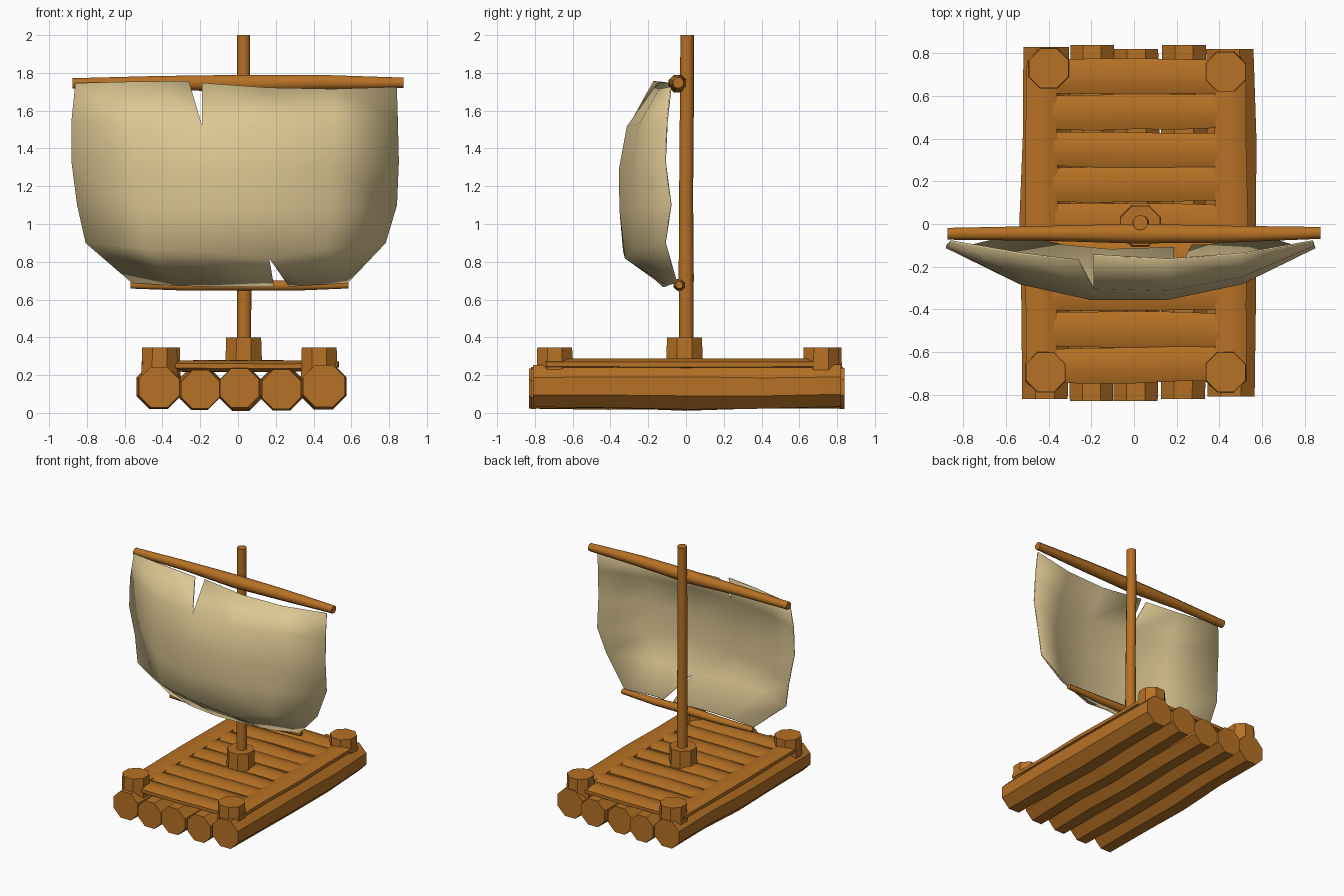
import bpy, bmesh, math, random
from mathutils import Vector

if "Cube" in bpy.data.objects:
    bpy.data.objects.remove(bpy.data.objects["Cube"])

random.seed(4)


def material(name, rgb):
    m = bpy.data.materials.new(name)
    m.diffuse_color = (*rgb, 1)
    m.use_nodes = True
    m.node_tree.nodes["Principled BSDF"].inputs["Base Color"].default_value = m.diffuse_color
    return m


WOOD = material("brown wood", (0.47, 0.165, 0.018))
CLOTH = material("cream sailcloth", (0.72, 0.57, 0.29))


def finish(bm, name, mat, angle):
    bmesh.ops.recalc_face_normals(bm, faces=bm.faces)
    me = bpy.data.meshes.new(name)
    bm.to_mesh(me)
    bm.free()
    me.materials.append(mat)
    ob = bpy.data.objects.new(name, me)
    bpy.context.collection.objects.link(ob)
    bpy.ops.object.select_all(action='DESELECT')
    ob.select_set(True)
    bpy.context.view_layer.objects.active = ob
    bpy.ops.object.shade_smooth_by_angle(angle=math.radians(angle))
    return ob


def timber(name, start, end, sizes, sides=8, wobble=0.0, flat=1.0, angle=30):
    """Faceted log along one axis; sizes are radii of evenly spaced rings, flat squashes the height."""
    a, b = Vector(start), Vector(end)
    d = (b - a).normalized()
    if abs(d.z) > 0.9:
        s, u = Vector((1, 0, 0)), Vector((0, 1, 0))
    else:
        u = Vector((0, 0, 1))
        s = d.cross(u).normalized()
    bm = bmesh.new()
    rings = []
    for i, r in enumerate(sizes):
        c = a.lerp(b, i / (len(sizes) - 1))
        c += s * random.uniform(-wobble, wobble) + u * random.uniform(-wobble, wobble) * flat
        ring = []
        for k in range(sides):
            t = 2 * math.pi * (k + 0.5) / sides
            ring.append(bm.verts.new(c + s * r * math.cos(t) + u * r * flat * math.sin(t)))
        rings.append(ring)
    for p, q in zip(rings, rings[1:]):
        for k in range(sides):
            n = (k + 1) % sides
            bm.faces.new((p[k], p[n], q[n], q[k]))
    bm.faces.new(rings[0])
    bm.faces.new(rings[-1])
    return finish(bm, name, WOOD, angle)


# Hull logs: x, z, radius, front end, back end
for i, (x, z, r, y0, y1) in enumerate([
        (-0.415, 0.14, 0.116, -0.82, 0.83), (-0.2, 0.127, 0.110, -0.83, 0.84),
        (0.01, 0.13, 0.112, -0.83, 0.82), (0.23, 0.13, 0.112, -0.82, 0.84),
        (0.455, 0.143, 0.120, -0.81, 0.82)]):
    timber(f"hull_log_{i + 1}", (x, y0, z), (x, y1, z),
           [r, r * 1.04, r * 1.1, r * 1.04, r], 8, 0.006)

# Deck planks across the logs
for i in range(9):
    y = 0.693 - i * 0.17
    timber(f"deck_plank_{i + 1}", (-0.39, y, 0.248), (0.41, y + random.uniform(-.012, .012), 0.248),
           [0.086, 0.09, 0.091, 0.089, 0.086], 8, 0.004, 0.36, 50)

# Side rails covering the plank ends
for side, x in (("left", -0.435), ("right", 0.455)):
    timber(f"{side}_rail", (x, -0.74, 0.256), (x, 0.74, 0.256),
           [0.078, 0.08, 0.084, 0.08, 0.078], 8, 0.003, 0.42)

# Corner posts
for name, x, y in (("front_left", -0.415, -0.695), ("front_right", 0.43, -0.695),
                   ("back_left", -0.40, 0.73), ("back_right", 0.43, 0.715)):
    timber(f"{name}_post", (x, y, 0.18), (x, y, 0.345), [0.105, 0.1], 8)

# Mast and its foot block
timber("mast_foot", (0.03, -0.008, 0.24), (0.03, -0.008, 0.40), [0.106, 0.1], 8)
timber("mast", (0.033, 0.0, 0.3), (0.03, 0.005, 2.0), [0.038, 0.04, 0.037, 0.037, 0.036], 10, 0.002, angle=40)

# Yards holding the sail
timber("upper_yard", (-0.875, -0.045, 1.747), (0.875, -0.045, 1.747),
       [0.03, 0.037, 0.05, 0.043, 0.03], 8, 0.004, angle=50)
timber("lower_yard", (-0.57, -0.035, 0.675), (0.585, -0.035, 0.675),
       [0.02, 0.028, 0.033, 0.028, 0.02], 8, 0.003, angle=50)

# Sail: rows of (left x, right x, edge z, centre z, edge y, centre y)
ROWS = [(-0.86, 0.84, 1.74, 1.745, -0.08, -0.165), (-0.88, 0.845, 1.55, 1.515, -0.10, -0.31),
        (-0.88, 0.85, 1.33, 1.285, -0.11, -0.352), (-0.85, 0.84, 1.10, 1.07, -0.08, -0.348),
        (-0.805, 0.78, 0.90, 0.86, -0.11, -0.33), (-0.56, 0.58, 0.69, 0.67, -0.05, -0.12)]
COLS = [(0, 0), (0.2, 0.7), (0.39, 1), (0.6, 1), (0.8, 0.7), (1, 0)]
TOP_SAG = [0.005, 0.01, 0.01, -0.025, -0.03, -0.015]
# Torn corners and tips: (row, column, panel side) -> position
TEARS = {(0, 2, 'L'): (-0.26, -0.17, 1.755), (0, 2, 'R'): (-0.19, -0.145, 1.745),
         (1, 2, ''): (-0.19, -0.30, 1.52), (4, 3, ''): (0.165, -0.32, 0.82),
         (5, 3, 'L'): (0.19, -0.11, 0.67), (5, 3, 'R'): (0.27, -0.10, 0.67)}
bm = bmesh.new()
verts = {}


def sail_vert(r, c, side):
    key = (r, c, side if (r, c) in ((0, 2), (5, 3)) else '')
    if key not in verts:
        x0, x1, ze, zc, ye, yc = ROWS[r]
        f, w = COLS[c]
        pos = (x0 + (x1 - x0) * f, ye + (yc - ye) * w,
               ze + (zc - ze) * w + (TOP_SAG[c] if r == 0 else 0))
        verts[key] = bm.verts.new(TEARS.get(key, pos))
    return verts[key]


for r in range(5):
    for c in range(5):
        # the right edge of a cell is the left lip of a tear, and vice versa
        bm.faces.new((sail_vert(r, c, 'R'), sail_vert(r + 1, c, 'R'),
                      sail_vert(r + 1, c + 1, 'L'), sail_vert(r, c + 1, 'L')))
sail = finish(bm, "sail", CLOTH, 60)
thick = sail.modifiers.new("cloth_thickness", 'SOLIDIFY')
thick.thickness = 0.008
thick.offset = 0
